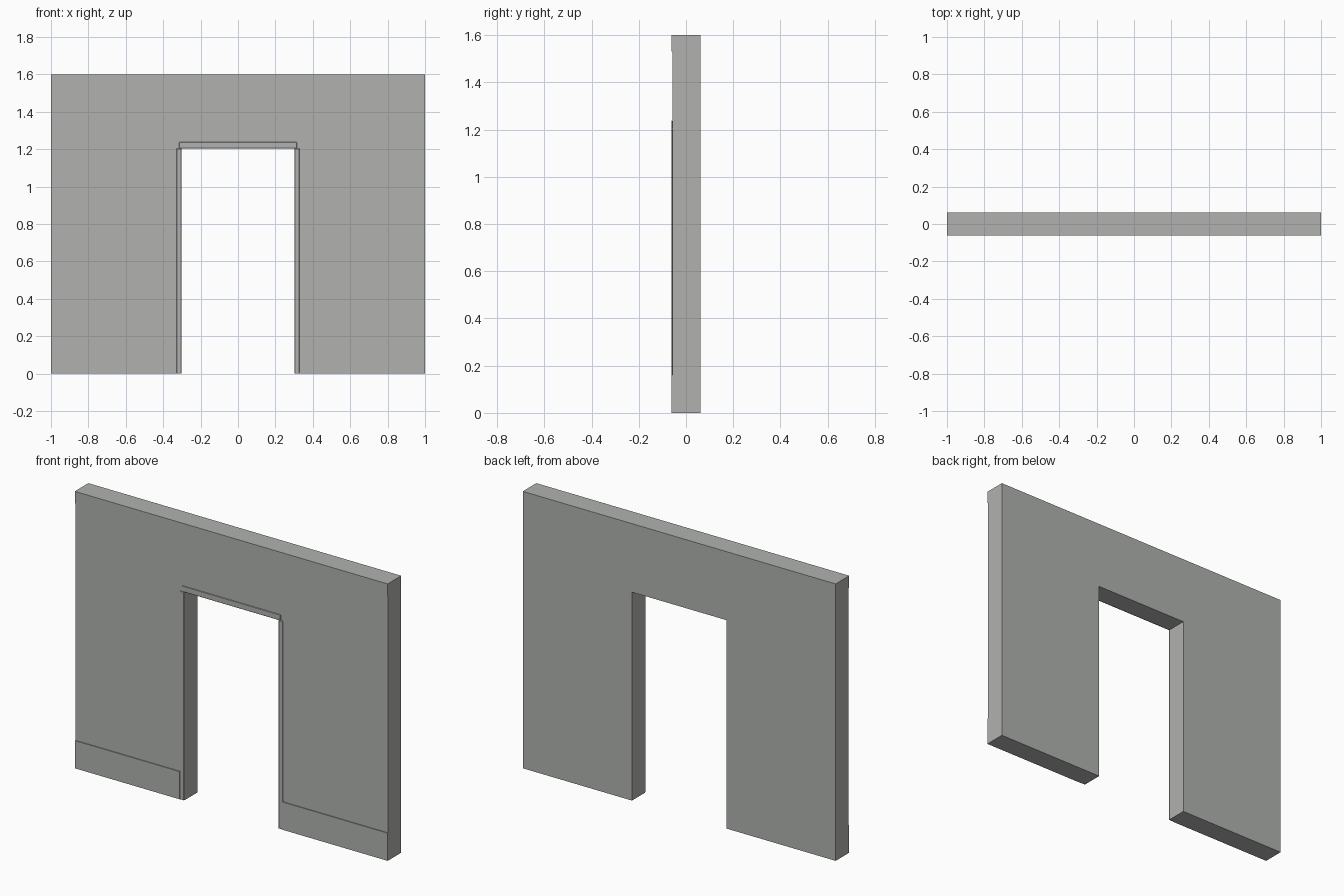
import bpy, bmesh

if "Cube" in bpy.data.objects:
    bpy.data.objects.remove(bpy.data.objects["Cube"])

grey = bpy.data.materials.new("plaster_grey")
grey.diffuse_color = (0.44, 0.45, 0.43, 1)
grey.use_nodes = True
grey.node_tree.nodes["Principled BSDF"].inputs["Base Color"].default_value = grey.diffuse_color

FRONT, FACE, BACK = -0.062, -0.057, 0.062   # raised trim, wall face, rear
W, H = 1.0, 1.6                             # half width, height
DOOR_X, DOOR_Z = 0.302, 1.204               # half opening, head height


def extrude(name, outline, y0, y1, bevel=0):
    """Solid made by extruding an x-z outline from y0 to y1."""
    bm = bmesh.new()
    face = bm.faces.new([bm.verts.new((x, y0, z)) for x, z in outline])
    new = bmesh.ops.extrude_face_region(bm, geom=[face])["geom"]
    verts = [v for v in new if isinstance(v, bmesh.types.BMVert)]
    bmesh.ops.translate(bm, verts=verts, vec=(0, y1 - y0, 0))
    bmesh.ops.recalc_face_normals(bm, faces=bm.faces)
    mesh = bpy.data.meshes.new(name)
    bm.to_mesh(mesh)
    bm.free()
    mesh.materials.append(grey)
    ob = bpy.data.objects.new(name, mesh)
    bpy.context.collection.objects.link(ob)
    if bevel:
        mod = ob.modifiers.new("soft_edge", "BEVEL")
        mod.width, mod.segments = bevel, 1
    return ob


def rect(x0, x1, z0, z1):
    return [(x0, z0), (x1, z0), (x1, z1), (x0, z1)]


# Wall with doorway
extrude("wall", [(-W, 0), (-DOOR_X, 0), (-DOOR_X, DOOR_Z), (DOOR_X, DOOR_Z),
                 (DOOR_X, 0), (W, 0), (W, H), (-W, H)], FACE, BACK)

# Door casing and skirting on each side of the opening
for side, s in (("left", -1), ("right", 1)):
    a, b = sorted((s * DOOR_X, s * 0.329))
    extrude(side + "_door_casing", rect(a, b, 0, DOOR_Z), FRONT, FACE, 0.002)
    a, b = sorted((s * 0.329, s * W))
    extrude(side + "_skirting", rect(a, b, 0, 0.16), FRONT, FACE)

# Casing over the door and the band along the top of the wall
extrude("head_casing", rect(-0.315, 0.315, DOOR_Z, 1.238), FRONT, FACE, 0.002)
extrude("top_band", rect(-W, W, 1.53, H), FRONT, FACE)
